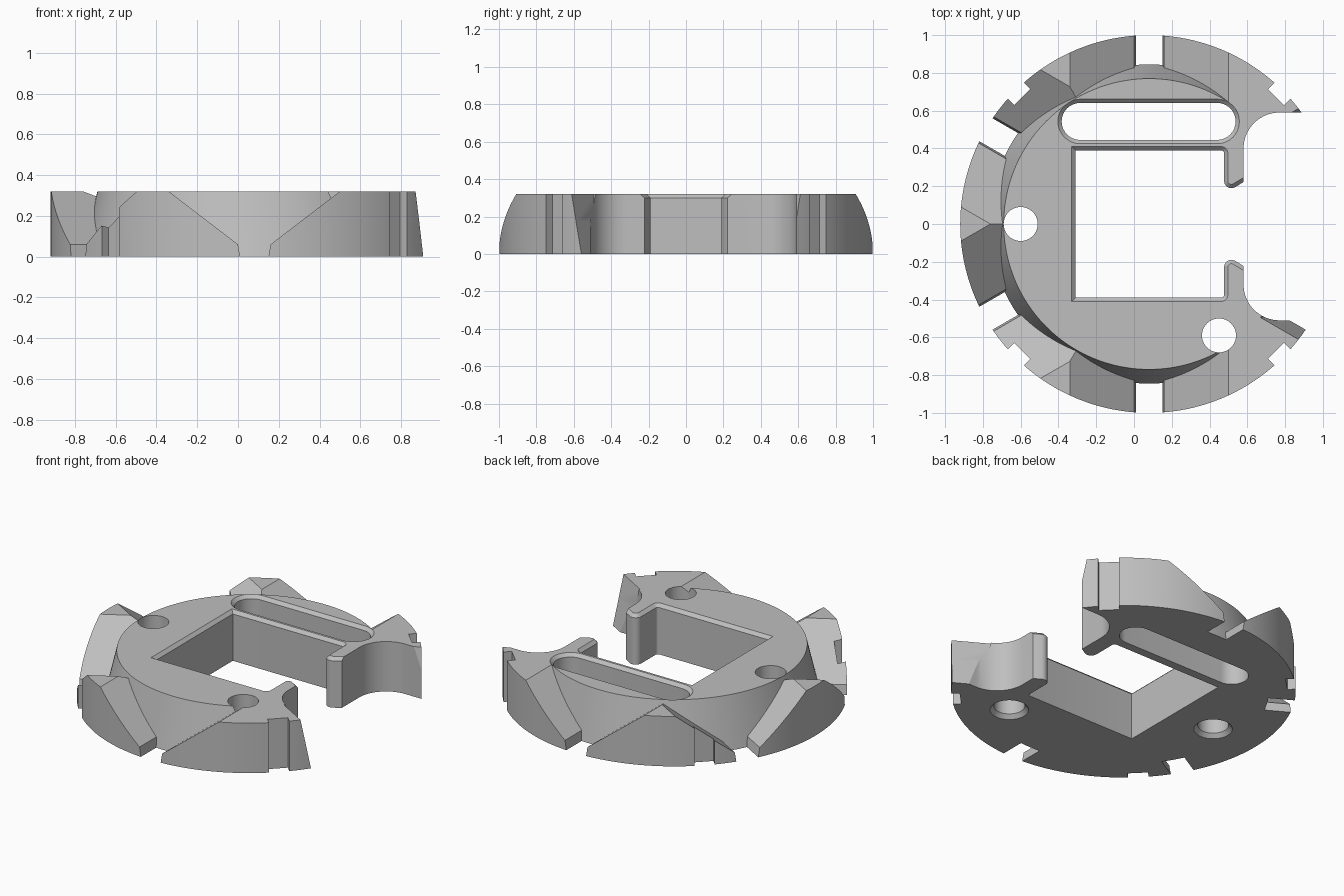
import bpy, bmesh, math
from mathutils import Vector, Matrix

cube = bpy.data.objects.get("Cube")
if cube:
    bpy.data.objects.remove(cube, do_unlink=True)

HEIGHT = 0.32
CENTRE = Vector((0.08, 0, 0))


def loft(name, rings):
    """Solid through matching closed rings of 3D points."""
    bm = bmesh.new()
    loops = [[bm.verts.new(p) for p in ring] for ring in rings]
    n = len(loops[0])
    for a, b in zip(loops, loops[1:]):
        for i in range(n):
            j = (i + 1) % n
            bm.faces.new((a[i], a[j], b[j], b[i]))
    bm.faces.new(loops[0][::-1])
    bm.faces.new(loops[-1])
    bmesh.ops.recalc_face_normals(bm, faces=bm.faces)
    mesh = bpy.data.meshes.new(name)
    bm.to_mesh(mesh)
    bm.free()
    ob = bpy.data.objects.new(name, mesh)
    bpy.context.collection.objects.link(ob)
    return ob


def arc(cx, cy, r, start, end, n):
    angles = [math.radians(start + (end - start) * i / n) for i in range(n + 1)]
    return [(cx + r * math.cos(a), cy + r * math.sin(a)) for a in angles]


def circle(cx, cy, r, n):
    return arc(cx, cy, r, 0, 360, n)[:-1]


def grow(outline, d):
    """Mitred outward offset of a counter-clockwise outline."""
    pts = [Vector(p) for p in outline]
    out = []
    for i, p in enumerate(pts):
        a = (p - pts[i - 1]).normalized()
        b = (pts[(i + 1) % len(pts)] - p).normalized()
        na, nb = Vector((a.y, -a.x)), Vector((b.y, -b.x))
        out.append(p + (na + nb) * d / (1 + na.dot(nb)))
    return out


def stack(name, outline, levels):
    """Loft of one outline at (height, growth) levels."""
    return loft(name, [[(p[0], p[1], z) for p in grow(outline, d)] for z, d in levels])


def cut(target, cutter):
    mod = target.modifiers.new("cut", "BOOLEAN")
    mod.operation = "DIFFERENCE"
    mod.solver = "EXACT"
    mod.object = cutter
    bpy.context.view_layer.objects.active = target
    bpy.ops.object.modifier_apply(modifier=mod.name)
    bpy.data.objects.remove(cutter, do_unlink=True)


THROUGH = [(-0.1, 0), (0.5, 0)]
TOP_CHAMFER = [(-0.1, 0), (0.3, 0), (0.335, 0.035)]
BOTTOM_CHAMFER = [(-0.02, 0.04), (0.025, 0), (0.5, 0)]

# Round body
body = stack("slotted_ring_body", circle(CENTRE.x, 0, 1, 160), [(0, 0), (HEIGHT, 0)])


def notch(angle, half_profile):
    """Radial channel that stops at the tapered hub."""
    profile = half_profile + [(-u, z) for u, z in reversed(half_profile)]
    cutter = loft("notch_cutter", [[(r, u, z) for u, z in profile] for r in (0.3, 1.3)])
    cutter.data.transform(Matrix.Translation(CENTRE) @ Matrix.Rotation(math.radians(angle), 4, "Z"))
    hub = stack("hub_cutter", circle(CENTRE.x, 0, 0.845, 160), [(-0.2, 0.047), (0.6, -0.141)])
    cut(cutter, hub)
    cut(body, cutter)


# Wide flared notches around the rim, narrow ones beside the open side
FLARED = [(0.07, -0.1), (0.07, 0), (0.08, 0.06), (0.42, HEIGHT), (0.551, 0.42)]
NARROW = [(0.05, -0.1), (0.07, 0), (0.134, HEIGHT), (0.154, 0.42)]
for angle in (90, 150, 210, 270):
    notch(angle, FLARED)
for angle in (30, 330):
    notch(angle, NARROW)

# Small square rim notches on the diagonals
for angle in (45, 135, 225, 315):
    square = [(0.95, -0.06), (1.2, -0.06), (1.2, 0.06), (0.95, 0.06)]
    cutter = stack("rim_notch_cutter", square, THROUGH)
    cutter.data.transform(Matrix.Translation(CENTRE) @ Matrix.Rotation(math.radians(angle), 4, "Z"))
    cut(body, cutter)

# Open side with rounded inner corners
opening = [(1.3, -0.51), (1.3, 0.59)]
opening += arc(0.77, 0.4, 0.19, 90, 180, 16) + arc(0.77, -0.32, 0.19, 180, 270, 16)
cut(body, stack("opening_cutter", opening, THROUGH))

# Square window, with the mouth between the two hooked arms
upper = [(1.3, 0.225), (0.585, 0.225), (0.535, 0.195)]
upper += arc(0.515, 0.228, 0.038, 290, 180, 8)
upper += arc(0.462, 0.375, 0.015, 0, 90, 4) + [(-0.31, 0.39)]
window = upper + [(x, -y) for x, y in reversed(upper)]
cut(body, stack("window_cutter", window, TOP_CHAMFER))

# Long rounded slot
slot = arc(0.44, 0.543, 0.098, -90, 90, 16) + arc(-0.285, 0.543, 0.098, 90, 270, 16)
cut(body, stack("slot_cutter", slot, TOP_CHAMFER))

# Screw holes, countersunk underneath
for x, y in ((-0.6, 0), (0.45, -0.59)):
    cut(body, stack("hole_cutter", circle(x, y, 0.09, 40), BOTTOM_CHAMFER))

# Material and shading
grey = bpy.data.materials.new("light_grey")
grey.use_nodes = True
colour = (0.52, 0.52, 0.52, 1)
grey.diffuse_color = colour
grey.node_tree.nodes["Principled BSDF"].inputs["Base Color"].default_value = colour
body.data.materials.clear()
body.data.materials.append(grey)
for o in bpy.context.selected_objects:
    o.select_set(False)
body.select_set(True)
bpy.context.view_layer.objects.active = body
bpy.ops.object.shade_smooth_by_angle(angle=math.radians(20))
